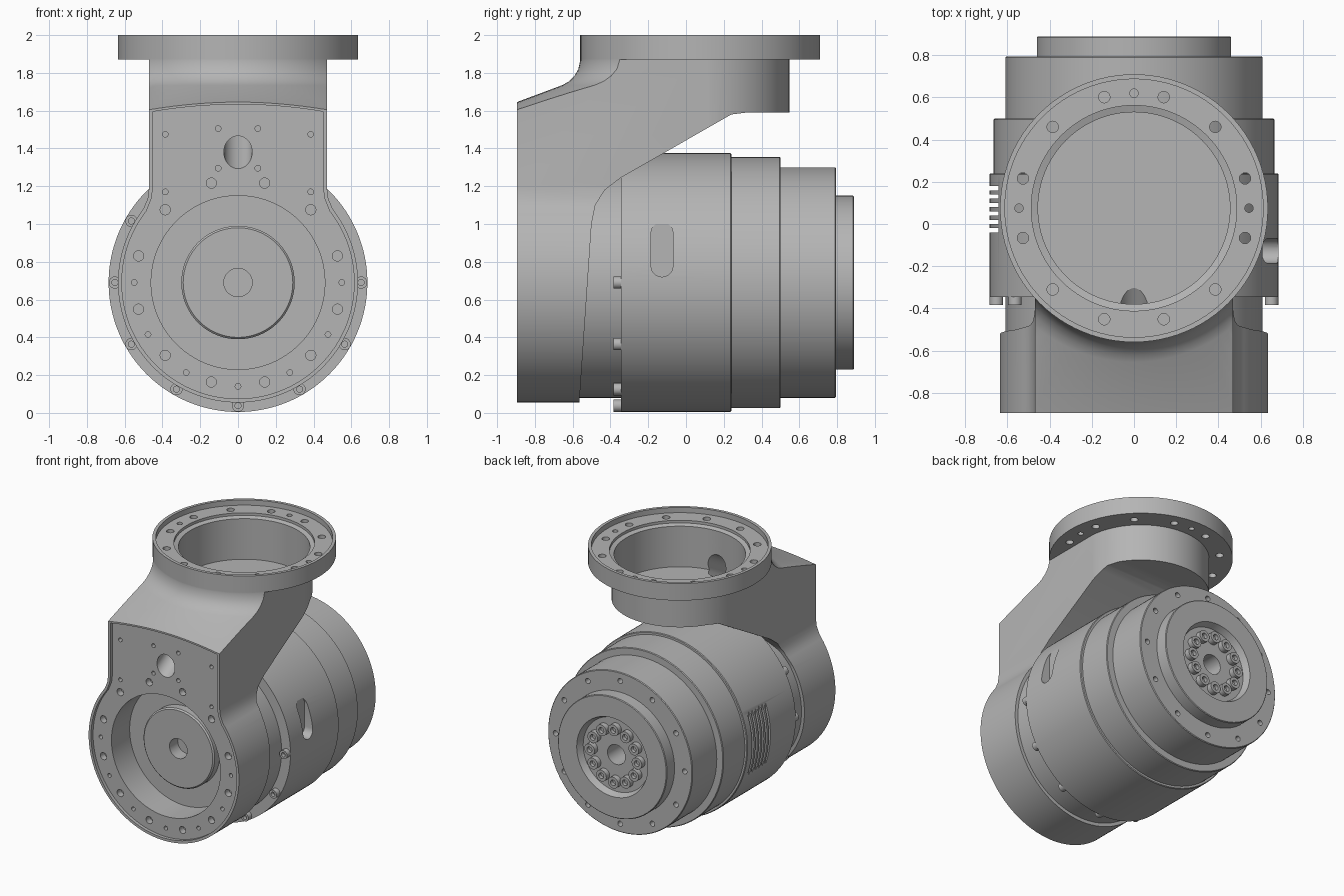
import bpy, bmesh
from math import sin, cos, pi, radians
from mathutils import Matrix, Vector

if "Cube" in bpy.data.objects:
    bpy.data.objects.remove(bpy.data.objects["Cube"])

grey = bpy.data.materials.new("machined grey")
grey.use_nodes = True
COLOUR = (0.46, 0.46, 0.46, 1)
grey.diffuse_color = COLOUR
grey.node_tree.nodes["Principled BSDF"].inputs["Base Color"].default_value = COLOUR

AXIS_Z = 0.69    # height of the horizontal drum axis
NECK_Y = 0.075   # position of the vertical neck axis
BORE = 0.075


def finish(name, bm):
    bmesh.ops.remove_doubles(bm, verts=bm.verts, dist=1e-5)
    bmesh.ops.recalc_face_normals(bm, faces=bm.faces)
    mesh = bpy.data.meshes.new(name)
    bm.to_mesh(mesh)
    bm.free()
    mesh.materials.append(grey)
    ob = bpy.data.objects.new(name, mesh)
    bpy.context.collection.objects.link(ob)
    return ob


def prism(name, points, axis, lo, hi):
    """Extrude a 2D outline along a world axis."""
    place = {"x": lambda a, b: (lo, a, b),
             "y": lambda a, b: (a, lo, b),
             "z": lambda a, b: (a, b, lo)}[axis]
    bm = bmesh.new()
    face = bm.faces.new([bm.verts.new(place(*p)) for p in points])
    new = bmesh.ops.extrude_face_region(bm, geom=[face])["geom"]
    step = Vector([(hi - lo) * (axis == k) for k in "xyz"])
    bmesh.ops.translate(bm, vec=step, verts=[v for v in new if isinstance(v, bmesh.types.BMVert)])
    return finish(name, bm)


def lathe(name, profile, axis, centre, steps=96):
    """Revolve a closed (radius, height) profile about the y or z axis."""
    bm = bmesh.new()
    vs = [bm.verts.new((r, h, 0) if axis == "y" else (r, 0, h)) for r, h in profile]
    es = [bm.edges.new((vs[i - 1], vs[i])) for i in range(len(vs))
          if not (profile[i - 1][0] == 0 and profile[i][0] == 0)]
    bmesh.ops.spin(bm, geom=vs + es, cent=(0, 0, 0), steps=steps, angle=2 * pi,
                   axis=(0, 1, 0) if axis == "y" else (0, 0, 1))
    bmesh.ops.translate(bm, vec=centre, verts=bm.verts)
    return finish(name, bm)


def drills(name, holes, segments=20):
    """One cutter made of many cylinders: (centre, direction, radius, length)."""
    bm = bmesh.new()
    for centre, direction, r, length in holes:
        turn = Vector(direction).to_track_quat("Z", "Y").to_matrix().to_4x4()
        bmesh.ops.create_cone(bm, cap_ends=True, segments=segments, radius1=r, radius2=r,
                              depth=length, matrix=Matrix.Translation(centre) @ turn)
    return finish(name, bm)


def cut(ob, cutter, operation="DIFFERENCE"):
    cutter.hide_render = True
    mod = ob.modifiers.new("cut", "BOOLEAN")
    mod.operation, mod.solver, mod.object = operation, "EXACT", cutter
    bpy.context.view_layer.objects.active = ob
    bpy.ops.object.modifier_apply(modifier=mod.name)
    bpy.data.objects.remove(cutter)


def around(radius, degrees):
    """Points (x, z) on a circle about the drum axis."""
    return [(radius * cos(radians(a)), AXIS_Z + radius * sin(radians(a))) for a in degrees]


def arc(radius, start, end, count, cx=0, cy=0):
    return [(cx + radius * cos(radians(start + (end - start) * i / count)),
             cy + radius * sin(radians(start + (end - start) * i / count)))
            for i in range(count + 1)]


def keyhole(width, radius, side_top, mid_top):
    """Front outline: round below, straight-sided above, gently arched top."""
    right = arc(radius, -90, 38, 44, 0, AXIS_Z)
    right += [(width + 0.008, 1.135), (width, 1.2)]
    top = [(width * t / 8, mid_top - (mid_top - side_top) * (t / 8) ** 2) for t in range(8, -1, -1)]
    right += top
    return right + [(-x, z) for x, z in reversed(right[1:-1])]


# Housing: keyhole outline trimmed by the side profile, rounded rear and swept top
housing = prism("housing", keyhole(0.47, 0.635, 1.95, 1.95), "y", -0.895, 0.7)
side = [(-1, -0.1), (-0.575, -0.1), (-0.5, 1.0), (-0.48, 1.1), (-0.43, 1.18), (-0.345, 1.245),
        (0.17, 1.54), (0.24, 1.58), (0.32, 1.59), (0.8, 1.59), (0.8, 1.875), (-1, 1.875)]
cut(housing, prism("side_trim", side, "x", -0.9, 0.9), "INTERSECT")
plan = [(-0.8, -1), (0.8, -1), (0.8, NECK_Y)] + arc(0.472, 0, 180, 48, 0, NECK_Y) + [(-0.8, NECK_Y)]
cut(housing, prism("plan_trim", plan, "z", -0.2, 2.2), "INTERSECT")
sweep = [(0.635, 2.1), (0.635, 1.865), (0.645, 1.82), (0.665, 1.785), (0.695, 1.755),
         (0.73, 1.735), (1.4, 1.485), (1.4, 2.1)]
cut(housing, lathe("sweep_trim", sweep, "z", (0, NECK_Y, 0)))

# Recessed front panel, motor bore, neck bore and slanted cable passage
cut(housing, prism("panel_trim", keyhole(0.45, 0.615, 1.595, 1.633), "y", -1, -0.87))
cut(housing, drills("motor_bore", [((0, -0.8, AXIS_Z), (0, 1, 0), 0.46, 0.36)], 96))
cut(housing, drills("neck_bore", [((0, NECK_Y, 1.82), (0, 0, 1), 0.455, 0.4)], 96))
cut(housing, drills("cable_passage", [((0, -0.67, 1.495), (0, 0.866, 0.5), BORE, 0.8)], 40))

# Front bolt holes
spots = [(p, 0.027) for p in around(0.545, range(15, 375, 30))]
spots += [(p, 0.015) for p in around(0.55, range(-180, 1, 30))]
for s in (-1, 1):
    spots += [((s * x, z), 0.015) for x, z in
              [(0.385, 1.475), (0.105, 1.505), (0.105, 1.295), (0.385, 1.17)]]
cut(housing, drills("front_holes", [((x, -0.87, z), (0, 1, 0), r, 0.1) for (x, z), r in spots]))

# Top flange with raised rim and bolt circle
flange = lathe("top_flange", [(0.455, 1.87), (0.635, 1.87), (0.635, 2), (0.612, 2), (0.612, 1.96),
                              (0.487, 1.96), (0.487, 1.94), (0.455, 1.93)], "z", (0, NECK_Y, 0))
ring = [(a, 0.027) for a in range(15, 375, 30)] + [(a, 0.02) for a in (0, 90, 180)]
cut(flange, drills("flange_holes",
                   [((0.545 * cos(radians(a)), NECK_Y + 0.545 * sin(radians(a)), 1.92),
                     (0, 0, 1), r, 0.2) for a, r in ring]))

# Stepped drum with hollow shaft, front rotor disc and rear output boss
drum = lathe("drum", [(BORE, -0.72), (0.29, -0.72), (0.3, -0.71), (0.3, -0.65), (0.61, -0.65),
                      (0.61, -0.345), (0.685, -0.345), (0.685, 0.235), (0.68, 0.24), (0.665, 0.24),
                      (0.665, 0.495), (0.66, 0.5), (0.61, 0.5), (0.61, 0.79), (0.605, 0.795),
                      (0.46, 0.795), (0.46, 0.885), (0.455, 0.89), (0.3, 0.89), (0.28, 0.84),
                      (BORE, 0.84)], "y", (0, 0, AXIS_Z), 128)
cut(drum, drills("rear_holes", [((x, 0.8, z), (0, 1, 0), 0.02, 0.1)
                                for x, z in around(0.545, range(0, 360, 30))]))

# Side slot on the left, cooling grooves on the right
slot = arc(0.058, 0, 180, 12, -0.127, 0.952) + arc(0.058, 180, 360, 12, -0.127, 0.778)
cut(drum, prism("side_slot", slot, "x", 0.61, 0.8))
for i in range(6):
    y = -0.04 + 0.04 * i
    groove = [(-0.8, y), (-0.642, y), (-0.642, y + 0.02), (-0.8, y + 0.02)]
    cut(drum, prism("groove", groove, "z", 0.3, 1.1))


def screw(name, x, z, base, tip, radius):
    socket = radius * 0.5
    mid = base + (tip - base) * 0.4
    return lathe(name, [(0, base), (radius, base), (radius, tip), (socket, tip),
                        (socket, mid), (0, mid)], "y", (x, 0, z), 24)


# Clamp screws around the drum front and output screws at the rear
parts = [housing, flange, drum]
for x, z in around(0.652, (-180, -150, -120, -90, -60, -30, 0, 150)):
    parts.append(screw("clamp_screw", x, z, -0.34, -0.385, 0.032))
for x, z in around(0.2, range(0, 360, 30)):
    parts.append(screw("output_screw", x, z, 0.835, 0.88, 0.043))

bpy.ops.object.select_all(action="DESELECT")
for ob in parts:
    ob.select_set(True)
bpy.context.view_layer.objects.active = housing
bpy.ops.object.shade_smooth_by_angle(angle=radians(25))
